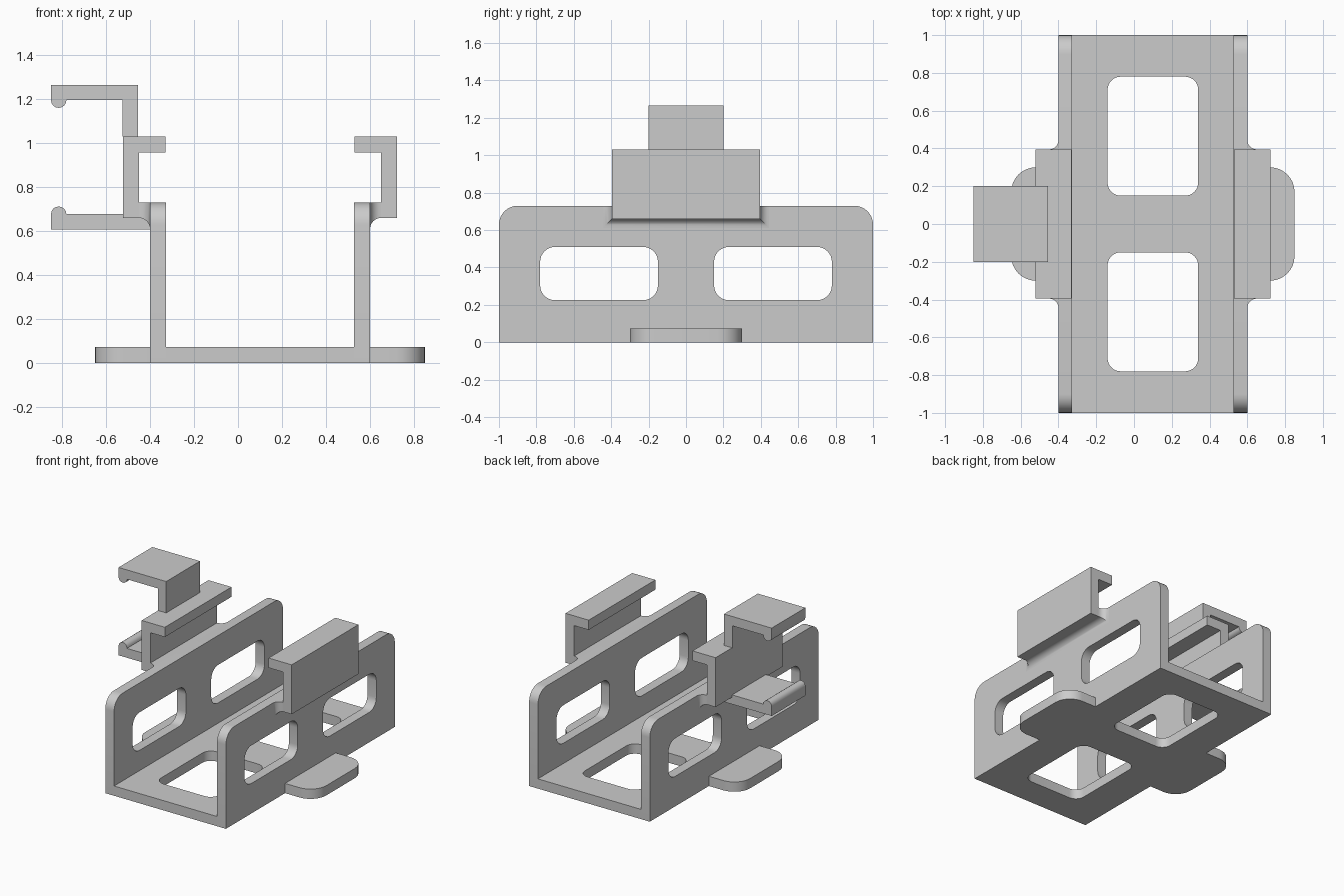
import bpy
import bmesh
from math import cos, sin, pi, radians

cube = bpy.data.objects.get("Cube")
if cube:
    bpy.data.objects.remove(cube, do_unlink=True)

grey = bpy.data.materials.new("light_grey_plastic")
grey.use_nodes = True
GREY = (0.6, 0.6, 0.6, 1)
grey.diffuse_color = GREY
grey.node_tree.nodes["Principled BSDF"].inputs["Base Color"].default_value = GREY

T = 0.073           # sheet thickness
MID = 0.1           # x of the tray's centre plane


def finish(name, bm):
    bmesh.ops.recalc_face_normals(bm, faces=bm.faces)
    mesh = bpy.data.meshes.new(name)
    bm.to_mesh(mesh)
    bm.free()
    mesh.materials.append(grey)
    mesh.shade_smooth()
    mesh.set_sharp_from_angle(angle=radians(30))
    obj = bpy.data.objects.new(name, mesh)
    bpy.context.collection.objects.link(obj)
    return obj


def arc(cx, cy, r, a0, a1, n=8):
    return [(cx + r * cos(radians(a0 + (a1 - a0) * i / n)),
             cy + r * sin(radians(a0 + (a1 - a0) * i / n))) for i in range(n + 1)]


def rounded(u0, u1, v0, v1, radii):
    """Rectangle outline; radii run from the lower left corner anticlockwise."""
    corners = [(u0, v0, 1, 1), (u1, v0, -1, 1), (u1, v1, -1, -1), (u0, v1, 1, -1)]
    pts = []
    for k, ((u, v, du, dv), r) in enumerate(zip(corners, radii)):
        if r:
            pts += arc(u + du * r, v + dv * r, r, 180 + 90 * k, 270 + 90 * k)
        else:
            pts.append((u, v))
    return pts


def prism(name, pts, axis, lo, hi):
    """Extrude a flat outline along the x, y or z axis."""
    place = {"x": lambda u, v, w: (w, u, v),
             "y": lambda u, v, w: (u, w, v),
             "z": lambda u, v, w: (u, v, w)}[axis]
    bm = bmesh.new()
    rings = [[bm.verts.new(place(u, v, w)) for u, v in pts] for w in (lo, hi)]
    for ring in rings:
        bm.faces.new(ring)
    for i in range(len(pts)):
        j = (i + 1) % len(pts)
        bm.faces.new((rings[0][i], rings[0][j], rings[1][j], rings[1][i]))
    return finish(name, bm)


def cut(obj, cutters):
    """Cut windows out of a part, then discard the cutters."""
    for c in cutters:
        c.hide_render = True
        mod = obj.modifiers.new("window", "BOOLEAN")
        mod.operation, mod.solver, mod.object = "DIFFERENCE", "EXACT", c
    graph = bpy.context.evaluated_depsgraph_get()
    mesh = bpy.data.meshes.new_from_object(obj.evaluated_get(graph))
    obj.modifiers.clear()
    obj.data = mesh
    mesh.shade_smooth()
    mesh.set_sharp_from_angle(angle=radians(30))
    for c in cutters:
        bpy.data.objects.remove(c, do_unlink=True)


def flared_root(name, side):
    """Bracket foot that flares into the wall with a concave fillet."""
    r = 0.05
    bm = bmesh.new()
    rings = []
    for i in range(9):
        a = i / 8 * pi / 2
        x = MID + side * (0.5 + r * (1 - cos(a)))
        off = r * (1 - sin(a))
        y, z = 0.395 + off, 0.66 - off
        rings.append([bm.verts.new(p) for p in
                      ((x, -y, z), (x, y, z), (x, y, 0.73), (x, -y, 0.73))])
    for a, b in zip(rings, rings[1:]):
        for i in range(4):
            j = (i + 1) % 4
            bm.faces.new((a[i], a[j], b[j], b[i]))
    bm.faces.new(rings[0])
    bm.faces.new(rings[-1])
    return finish(name, bm)


# Floor with two rounded windows
floor = prism("floor", rounded(MID - 0.5 + T, MID + 0.5 - T, -1, 1, [0] * 4), "z", 0, T)
cut(floor, [prism("floor_cutter", rounded(MID - 0.24, MID + 0.24, min(s * 0.15, s * 0.78),
                                          max(s * 0.15, s * 0.78), [0.07] * 4),
                  "z", -0.1, 0.2) for s in (-1, 1)])

# Each side: wall with windows, base tab and hooked bracket
for label, side in (("left", 1), ("right", -1)):
    xs = sorted((MID + side * 0.5, MID + side * (0.5 - T)))
    wall = prism(label + "_wall", rounded(-1, 1, 0, 0.73, [0, 0, 0.1, 0.1]), "x", *xs)
    cut(wall, [prism("wall_cutter", rounded(min(s * 0.15, s * 0.78), max(s * 0.15, s * 0.78),
                                            0.225, 0.51, [0.08] * 4),
                     "x", xs[0] - 0.1, xs[1] + 0.1) for s in (-1, 1)])

    tab = rounded(0.5, 0.75, -0.3, 0.3, [0, 0.13, 0.13, 0])
    prism(label + "_base_tab", [(MID + side * u, v) for u, v in tab], "z", 0, T)

    flared_root(label + "_bracket_root", side)
    hook = [(0.55, 0.66), (0.622, 0.66), (0.622, 1.03), (0.43, 1.03), (0.43, 0.957), (0.55, 0.957)]
    prism(label + "_bracket", [(MID + side * u, v) for u, v in hook], "y", -0.395, 0.395)

# Clip on the right bracket: two arms, each ending in a rounded bead
upper = [(-0.85, 1.265), (-0.455, 1.265), (-0.455, 1.03), (-0.525, 1.03), (-0.525, 1.195)]
prism("upper_clip_arm", upper + arc(-0.815, 1.195, 0.035, 0, -180), "y", -0.2, 0.2)
lower = [(-0.85, 0.607), (-0.4, 0.607), (-0.4, 0.66), (-0.522, 0.66), (-0.522, 0.677)]
prism("lower_clip_arm", lower + arc(-0.815, 0.677, 0.035, 0, 180), "y", -0.2, 0.2)
